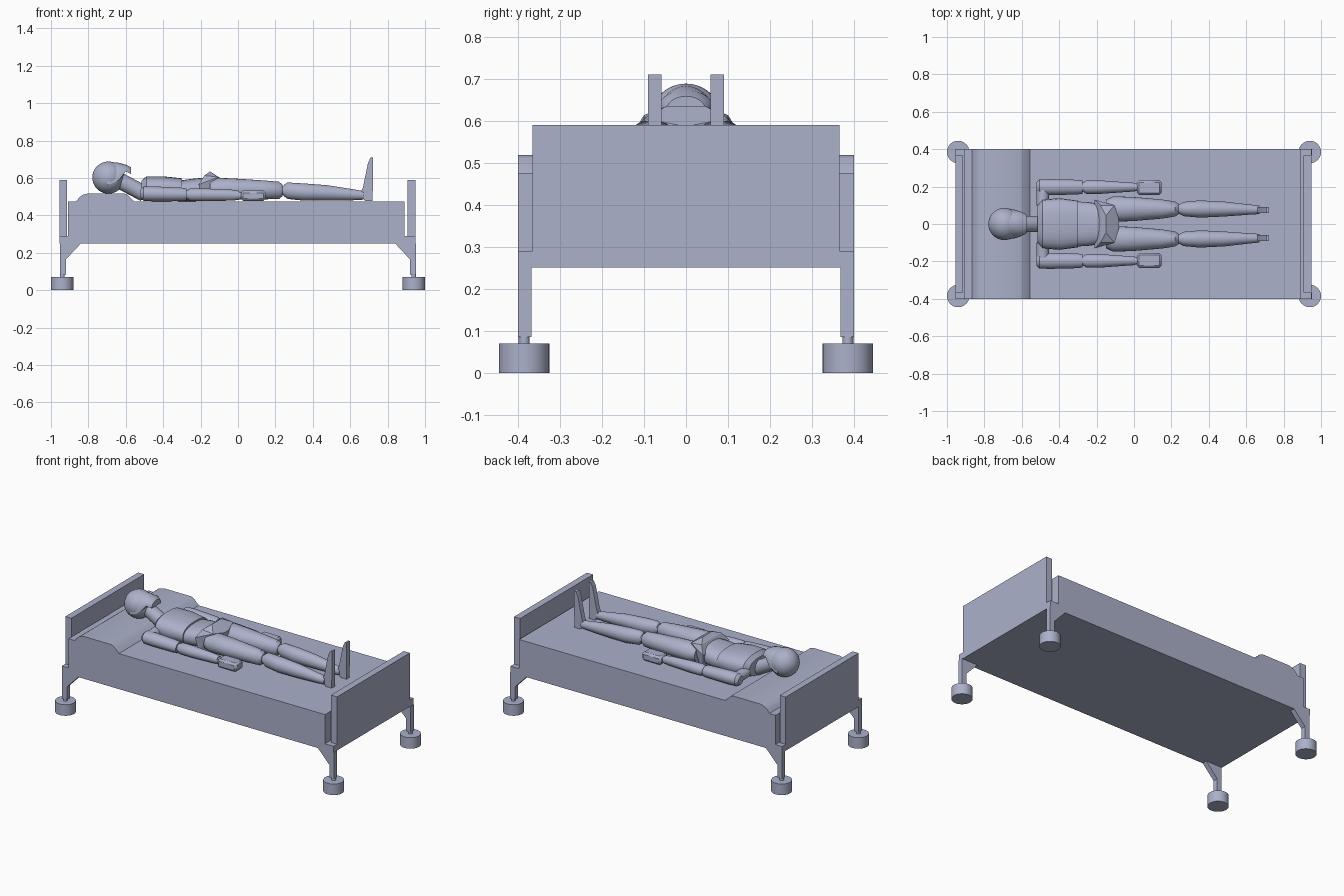
import bpy, bmesh, math
from mathutils import Vector

cube = bpy.data.objects.get("Cube")
if cube:
    bpy.data.objects.remove(cube, do_unlink=True)

mat = bpy.data.materials.new("pale_blue_grey")
mat.use_nodes = True
COLOUR = (0.41, 0.44, 0.59, 1)
mat.diffuse_color = COLOUR
mat.node_tree.nodes["Principled BSDF"].inputs["Base Color"].default_value = COLOUR


def finish(name, bm, angle=35):
    bmesh.ops.recalc_face_normals(bm, faces=bm.faces)
    me = bpy.data.meshes.new(name)
    bm.to_mesh(me)
    bm.free()
    me.materials.append(mat)
    me.shade_smooth()
    me.set_sharp_from_angle(angle=math.radians(angle))
    ob = bpy.data.objects.new(name, me)
    bpy.context.collection.objects.link(ob)
    return ob


def box(name, x0, x1, y0, y1, z0, z1):
    return extrude(name, [(x0, z0), (x1, z0), (x1, z1), (x0, z1)], y0, y1)


def extrude(name, profile, y0, y1):
    """Extrude an x-z outline along y."""
    bm = bmesh.new()
    a = [bm.verts.new((x, y0, z)) for x, z in profile]
    b = [bm.verts.new((x, y1, z)) for x, z in profile]
    bm.faces.new(a)
    bm.faces.new(b)
    n = len(a)
    for i in range(n):
        j = (i + 1) % n
        bm.faces.new((a[i], a[j], b[j], b[i]))
    return finish(name, bm)


def loft(name, sections, power=1.0, sides=24):
    """Skin oval rings (x, y, z, half width, half height) along x."""
    bm = bmesh.new()
    rings = []
    for x, y, z, ry, rz in sections:
        ring = []
        for i in range(sides):
            t = math.tau * i / sides
            c, s = math.cos(t), math.sin(t)
            ring.append(bm.verts.new((x, y + ry * math.copysign(abs(c) ** power, c),
                                      z + rz * math.copysign(abs(s) ** power, s))))
        rings.append(ring)
    for a, b in zip(rings, rings[1:]):
        for i in range(sides):
            j = (i + 1) % sides
            bm.faces.new((a[i], a[j], b[j], b[i]))
    bm.faces.new(rings[0])
    bm.faces.new(rings[-1])
    return finish(name, bm)


def ball(name, centre, r):
    bm = bmesh.new()
    bmesh.ops.create_uvsphere(bm, u_segments=32, v_segments=20, radius=r)
    bmesh.ops.translate(bm, verts=bm.verts, vec=centre)
    return finish(name, bm)


def rod(name, a, b, r, sides=32):
    a, b = Vector(a), Vector(b)
    d = b - a
    bm = bmesh.new()
    bmesh.ops.create_cone(bm, cap_ends=True, segments=sides, radius1=r, radius2=r, depth=d.length)
    bmesh.ops.transform(bm, matrix=d.to_track_quat('Z', 'Y').to_matrix().to_4x4(), verts=bm.verts)
    bmesh.ops.translate(bm, verts=bm.verts, vec=(a + b) / 2)
    return finish(name, bm)


def hull(name, points):
    bm = bmesh.new()
    for x, y, z in points:
        for s in (-1, 1):
            bm.verts.new((x, y * s, z))
    bmesh.ops.convex_hull(bm, input=bm.verts)
    return finish(name, bm, 12)


# Bed: base, mattress, end boards, pillow
box("bed_base", -0.955, 0.95, -0.4, 0.4, 0.25, 0.29)
box("mattress", -0.908, 0.89, -0.4, 0.4, 0.29, 0.475)
box("headboard", -0.955, -0.913, -0.365, 0.365, 0.25, 0.59)
box("footboard", 0.907, 0.95, -0.365, 0.365, 0.25, 0.59)
extrude("pillow", [(-0.865, 0.475), (-0.85, 0.495), (-0.83, 0.51), (-0.80, 0.518),
                   (-0.61, 0.518), (-0.59, 0.51), (-0.555, 0.475)], -0.4, 0.4)

# Legs with gussets and round feet
for ex, end in ((-1, "head"), (1, "foot")):
    for sy, side in ((-1, "right"), (1, "left")):
        tag = f"{end}_{side}"
        outline = [(0.953, 0.25), (0.84, 0.25), (0.92, 0.165), (0.92, 0.085), (0.953, 0.085)]
        y0, y1 = sorted((sy * 0.368, sy * 0.4))
        extrude("leg_" + tag, [(x * ex, z) for x, z in outline], y0, y1)
        cx, cy = ex * 0.94, sy * 0.385
        rod("peg_" + tag, (cx, cy, 0.06), (cx, cy, 0.09), 0.013, 16)
        rod("round_foot_" + tag, (cx, cy, 0), (cx, cy, 0.07), 0.06)

# Figure: head, face, neck
ball("head", (-0.693, 0, 0.602), 0.086)
bm = bmesh.new()
rings = []
for x, w, low, top in ((-0.70, 0.085, 0.56, 0.687), (-0.64, 0.077, 0.585, 0.682),
                       (-0.60, 0.064, 0.635, 0.671), (-0.572, 0.048, 0.622, 0.658)):
    arc = [math.pi * i / 16 for i in range(17)]
    rings.append([bm.verts.new((x, w * math.cos(t), low + (top - low) * math.sin(t))) for t in arc])
for a, b in zip(rings, rings[1:]):
    for i in range(17):
        j = (i + 1) % 17
        bm.faces.new((a[i], a[j], b[j], b[i]))
bm.faces.new(rings[0])
bm.faces.new(rings[-1])
finish("face", bm)
rod("neck", (-0.64, 0, 0.59), (-0.50, 0, 0.515), 0.043)

# Torso
loft("chest", [(-0.515, 0, 0.535, 0.10, 0.052), (-0.49, 0, 0.543, 0.13, 0.066),
               (-0.40, 0, 0.543, 0.138, 0.066), (-0.30, 0, 0.538, 0.125, 0.06)], 0.8)
loft("abdomen", [(-0.32, 0, 0.53, 0.12, 0.055), (-0.25, 0, 0.535, 0.118, 0.06),
                 (-0.17, 0, 0.54, 0.105, 0.063)], 0.8)
hull("pelvis", [(-0.21, 0.13, 0.565), (-0.18, 0.10, 0.613), (-0.15, 0.045, 0.635),
                (-0.105, 0.10, 0.605), (-0.08, 0.02, 0.59), (-0.09, 0.05, 0.49),
                (-0.20, 0.115, 0.48)])

# Limbs, mirrored
for s, side in ((-1, "right"), (1, "left")):
    y = s * 0.08
    loft("thigh_" + side, [(-0.15, y, 0.54, 0.05, 0.045), (-0.11, y, 0.543, 0.068, 0.058),
                           (0.0, y, 0.54, 0.064, 0.056), (0.15, y, 0.536, 0.051, 0.05),
                           (0.22, y, 0.534, 0.04, 0.046), (0.238, y, 0.533, 0.028, 0.03)])
    ball("knee_" + side, (0.247, y, 0.533), 0.026)
    loft("shin_" + side, [(0.245, y, 0.533, 0.027, 0.03), (0.265, y, 0.532, 0.038, 0.044),
                          (0.35, y, 0.525, 0.046, 0.046), (0.48, y, 0.52, 0.04, 0.041),
                          (0.62, s * 0.077, 0.51, 0.027, 0.029), (0.67, s * 0.076, 0.507, 0.023, 0.023)])
    y0, y1 = sorted((s * 0.058, s * 0.09))
    extrude("foot_" + side, [(0.655, 0.515), (0.678, 0.478), (0.72, 0.478), (0.722, 0.71),
                             (0.708, 0.708), (0.695, 0.68), (0.668, 0.55)], y0, y1)

    y = s * 0.197
    rod("shoulder_" + side, (-0.488, s * 0.10, 0.523), (-0.488, y, 0.518), 0.033)
    loft("upper_arm_" + side, [(-0.522, y, 0.515, 0.026, 0.024), (-0.505, y, 0.516, 0.041, 0.038),
                               (-0.45, y, 0.515, 0.043, 0.04), (-0.30, y, 0.512, 0.039, 0.036),
                               (-0.275, y, 0.511, 0.035, 0.032)])
    ball("elbow_" + side, (-0.27, y, 0.511), 0.025)
    loft("forearm_" + side, [(-0.275, y, 0.511, 0.022, 0.022), (-0.255, y, 0.511, 0.036, 0.034),
                             (-0.18, y, 0.51, 0.036, 0.034), (-0.03, y, 0.508, 0.025, 0.029),
                             (0.005, y, 0.507, 0.023, 0.024)])
    ball("wrist_" + side, (0.01, y, 0.506), 0.02)
    y0, y1 = sorted((s * 0.155, s * 0.235))
    hand = box("hand_" + side, 0.015, 0.148, y0, y1, 0.477, 0.532)
    bev = hand.modifiers.new("soft_corners", 'BEVEL')
    bev.width = 0.012
    bev.segments = 1
